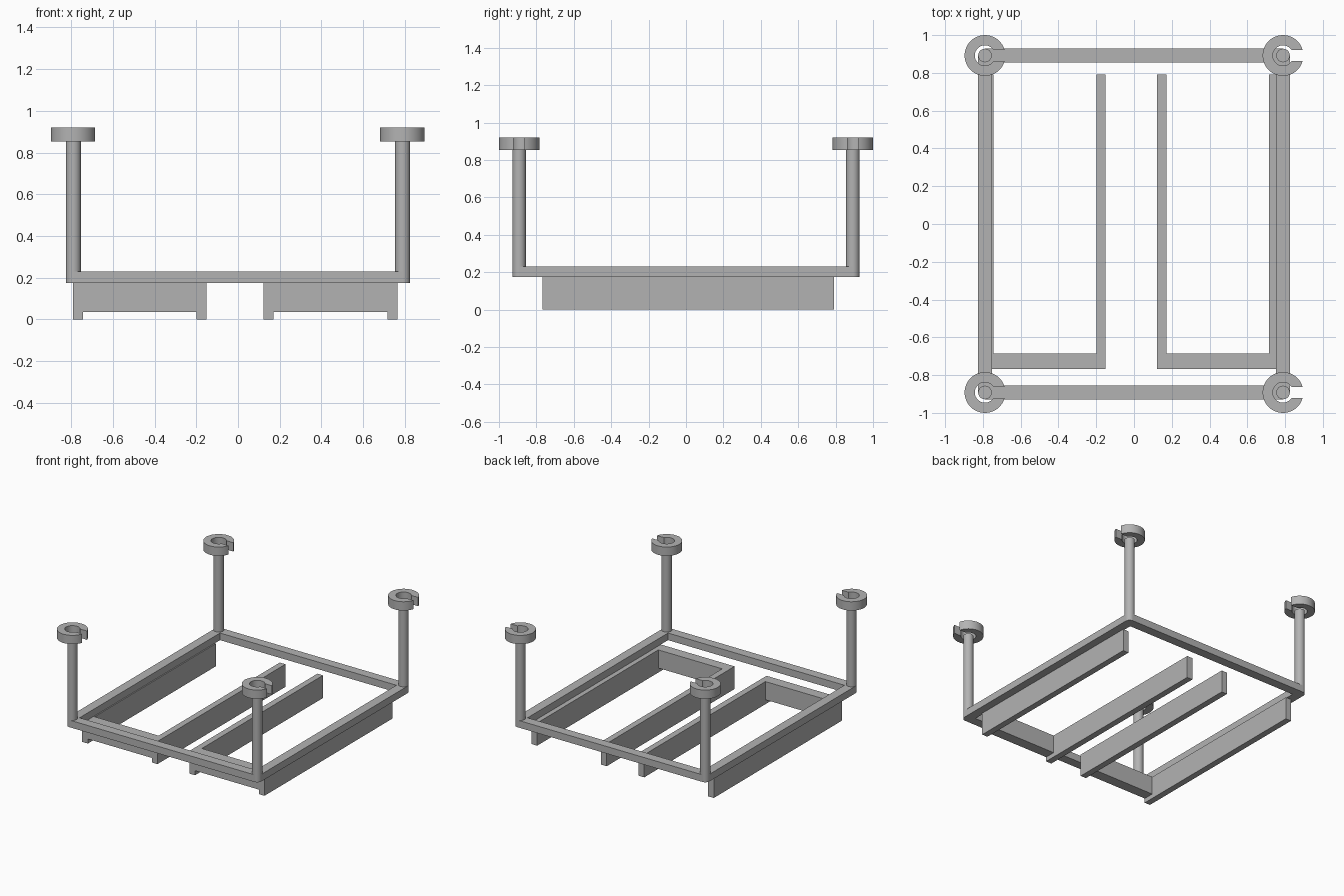
import bpy, bmesh, math

if "Cube" in bpy.data.objects:
    bpy.data.objects.remove(bpy.data.objects["Cube"])

grey = bpy.data.materials.new("plain grey")
grey.diffuse_color = (0.45, 0.45, 0.45, 1)
grey.use_nodes = True
grey.node_tree.nodes["Principled BSDF"].inputs["Base Color"].default_value = grey.diffuse_color

PX, PY = 0.789, 0.892            # corner post centres
HALF = 0.036                     # half width of frame bars and post radius
FRAME_Z0, FRAME_Z1 = 0.175, 0.23
RING_Z0, RING_Z1 = 0.852, 0.92


def finish(name, bm, smooth=False):
    bmesh.ops.recalc_face_normals(bm, faces=bm.faces)
    mesh = bpy.data.meshes.new(name)
    bm.to_mesh(mesh)
    bm.free()
    mesh.materials.append(grey)
    ob = bpy.data.objects.new(name, mesh)
    bpy.context.collection.objects.link(ob)
    if smooth:
        bpy.ops.object.select_all(action='DESELECT')
        ob.select_set(True)
        bpy.context.view_layer.objects.active = ob
        bpy.ops.object.shade_smooth_by_angle(angle=math.radians(30))
    return ob


def prism(name, outline, z0, z1, smooth=False):
    """Extrude a flat outline from z0 up to z1."""
    bm = bmesh.new()
    face = bm.faces.new([bm.verts.new((x, y, z0)) for x, y in outline])
    top = bmesh.ops.extrude_face_region(bm, geom=[face])["geom"]
    for v in top:
        if isinstance(v, bmesh.types.BMVert):
            v.co.z = z1
    return finish(name, bm, smooth)


def box(name, x0, x1, y0, y1, z0, z1):
    return prism(name, [(x0, y0), (x1, y0), (x1, y1), (x0, y1)], z0, z1)


def arc(cx, cy, r, a0, a1, n):
    return [(cx + r * math.cos(a0 + (a1 - a0) * i / n),
             cy + r * math.sin(a0 + (a1 - a0) * i / n)) for i in range(n + 1)]


# Corner posts with open clip rings, slot facing +x
R_OUT, R_IN, SLOT = 0.108, 0.054, 0.029
for sx, side in ((-1, "left"), (1, "right")):
    for sy, end in ((-1, "front"), (1, "back")):
        x, y = sx * PX, sy * PY
        circle = arc(x, y, HALF, 0, math.tau, 32)[:-1]
        prism(f"{end}_{side}_post", circle, FRAME_Z0, RING_Z0 + 0.003, True)
        ao, ai = math.asin(SLOT / R_OUT), math.asin(SLOT / R_IN)
        outline = (arc(x, y, R_OUT, ao, math.tau - ao, 44)
                   + arc(x, y, R_IN, math.tau - ai, ai, 32))
        prism(f"{end}_{side}_clip_ring", outline, RING_Z0, RING_Z1, True)

# Rectangular frame
for s, side, end in ((-1, "left", "front"), (1, "right", "back")):
    box(f"{side}_frame_bar", s * PX - HALF, s * PX + HALF, -PY, PY, FRAME_Z0, FRAME_Z1)
    box(f"{end}_frame_bar", -PX, PX, s * PY - HALF, s * PY + HALF, FRAME_Z0, FRAME_Z1)

# Hanging brackets: two runners joined by a raised plate at the front
Y0, Y1 = -0.768, 0.792
for side, x0, x1 in (("left", -0.792, -0.15), ("right", 0.123, 0.764)):
    w = 0.048
    box(f"{side}_bracket_outer_runner" if x0 < 0 else f"{side}_bracket_inner_runner",
        x0, x0 + w, Y0, Y1, 0, FRAME_Z0)
    box(f"{side}_bracket_inner_runner" if x0 < 0 else f"{side}_bracket_outer_runner",
        x1 - w, x1, Y0, Y1, 0, FRAME_Z0)
    box(f"{side}_bracket_cross_plate", x0 + w, x1 - w, Y0, Y0 + 0.083, 0.035, FRAME_Z0)
